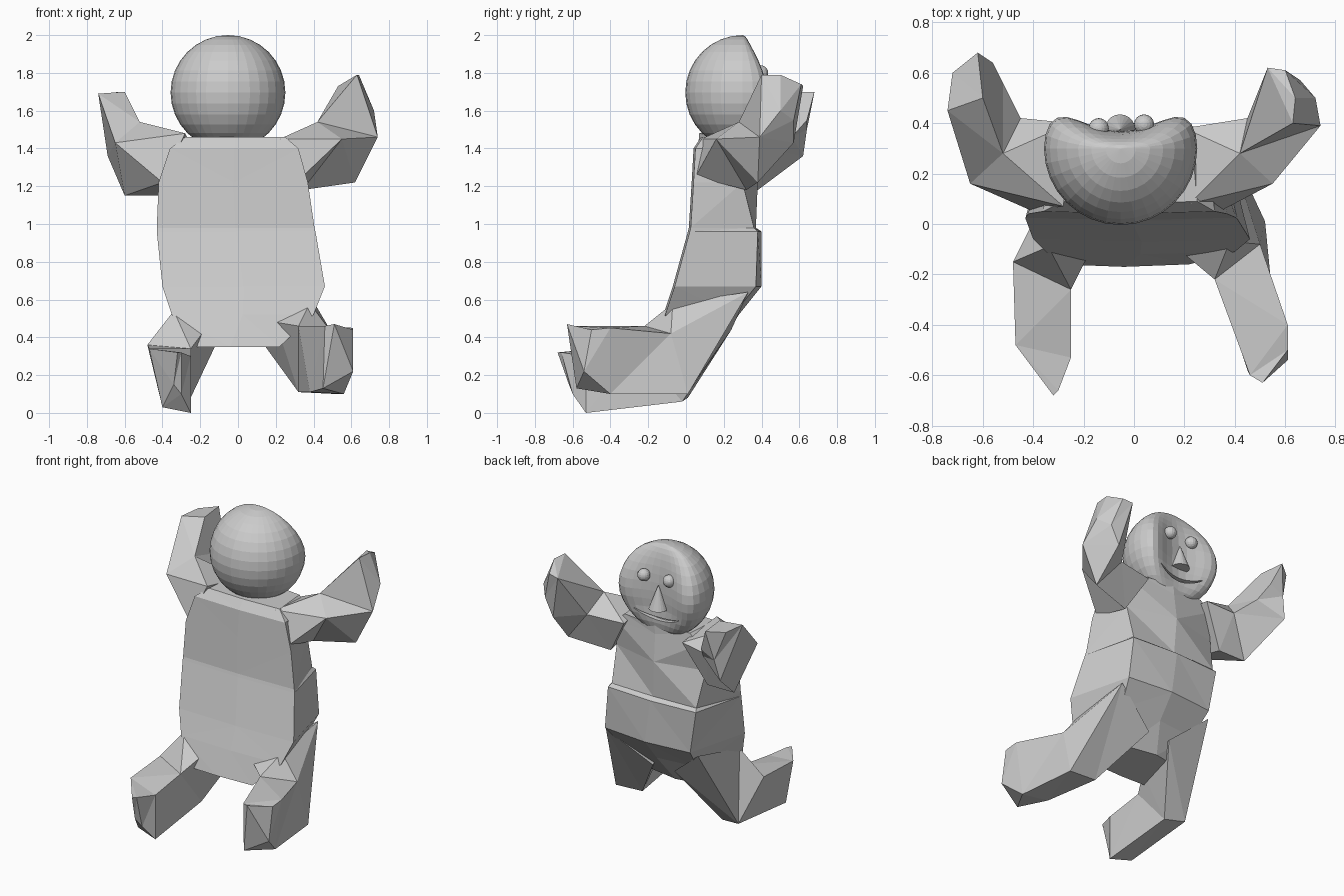
import bpy
import bmesh
import math
from mathutils import Vector

cube = bpy.data.objects.get("Cube")
if cube:
    bpy.data.objects.remove(cube, do_unlink=True)

clay = bpy.data.materials.new("clay_grey")
clay.use_nodes = True
GREY = (0.6, 0.6, 0.6, 1)
clay.diffuse_color = GREY
clay.node_tree.nodes["Principled BSDF"].inputs["Base Color"].default_value = GREY


def finish(name, bm):
    """Turn a bmesh into a named object with the shared material."""
    bmesh.ops.recalc_face_normals(bm, faces=bm.faces)
    mesh = bpy.data.meshes.new(name)
    bm.to_mesh(mesh)
    bm.free()
    mesh.materials.append(clay)
    obj = bpy.data.objects.new(name, mesh)
    bpy.context.collection.objects.link(obj)
    return obj


def loft(name, rings):
    """Skin a closed faceted form through matching cross-sections."""
    bm = bmesh.new()
    loops = [[bm.verts.new(point) for point in ring] for ring in rings]
    for lower, upper in zip(loops, loops[1:]):
        count = len(lower)
        for i in range(count):
            j = (i + 1) % count
            bm.faces.new((lower[i], lower[j], upper[j], upper[i]))
    bm.faces.new(loops[0])
    bm.faces.new(loops[-1])
    bmesh.ops.triangulate(bm, faces=bm.faces)
    return finish(name, bm)


def torso_ring(z, left, right, front, back, bulge, inset):
    """Six-sided section, narrower behind, with the middle of the back pushed out."""
    middle = (left + right) / 2
    corner = back - bulge
    return [(left, front, z), (middle, front - 0.01, z), (right, front, z),
            (right - inset, corner, z), (middle, back, z), (left + inset, corner, z)]


# Torso, with a raised waistband step
loft("torso", [
    torso_ring(0.35, -0.3, 0.22, -0.16, 0.17, 0.04, 0.04),
    torso_ring(0.52, -0.35, 0.4, -0.11, 0.28, 0.03, 0.09),
    torso_ring(0.67, -0.4, 0.46, -0.06, 0.4, 0.03, 0.11),
    torso_ring(0.96, -0.43, 0.41, 0.02, 0.4, 0.02, 0.09),
    torso_ring(0.98, -0.43, 0.405, 0.025, 0.37, 0.01, 0.1),
    torso_ring(1.22, -0.42, 0.37, 0.04, 0.38, 0.08, 0.06),
    torso_ring(1.4, -0.36, 0.32, 0.05, 0.36, 0.03, 0.03),
    torso_ring(1.46, -0.28, 0.25, 0.09, 0.36, 0.03, 0.02),
])

# Arms: shoulder, elbow and hand sections
loft("left_arm", [
    [(.34, .05, 1.25), (.34, .32, 1.18), (.2, .38, 1.42), (.22, .08, 1.45)],
    [(.55, .16, 1.45), (.62, .38, 1.22), (.45, .42, 1.43), (.42, .28, 1.54)],
    [(.74, .39, 1.46), (.6, .57, 1.43), (.53, .62, 1.73), (.63, .4, 1.79)],
    [(.72, .5, 1.6), (.66, .57, 1.55), (.6, .61, 1.74), (.64, .5, 1.79)],
])
loft("right_arm", [
    [(-.4, .05, 1.22), (-.4, .34, 1.15), (-.25, .4, 1.42), (-.28, .07, 1.48)],
    [(-.65, .16, 1.43), (-.6, .34, 1.15), (-.45, .42, 1.4), (-.52, .28, 1.54)],
    [(-.74, .45, 1.69), (-.69, .62, 1.36), (-.52, .56, 1.46), (-.6, .5, 1.7)],
    [(-.72, .6, 1.69), (-.66, .64, 1.5), (-.56, .64, 1.55), (-.62, .68, 1.7)],
])

# Legs: hip, bent knee and foot sections
loft("left_leg", [
    [(.2, -.12, .48), (.38, -.07, .58), (.37, .33, .64), (.08, .24, .44)],
    [(.32, -.22, .46), (.5, -.08, .42), (.52, .01, .1), (.32, .01, .11)],
    [(.46, -.6, .46), (.61, -.4, .45), (.56, -.4, .1), (.38, -.37, .11)],
    [(.51, -.63, .47), (.61, -.5, .44), (.61, -.54, .22), (.45, -.58, .13)],
])
loft("right_leg", [
    [(-.19, -.14, .42), (-.34, -.09, .54), (-.32, .33, .64), (-.08, .24, .44)],
    [(-.25, -.26, .34), (-.48, -.15, .36), (-.4, .01, .08), (-.26, -.02, .06)],
    [(-.25, -.53, .3), (-.47, -.48, .34), (-.4, -.5, .03), (-.25, -.53, .0)],
    [(-.3, -.66, .32), (-.32, -.68, .32), (-.34, -.62, .15), (-.3, -.6, .1)],
])

# Head: a faceted ball whose face side is pressed into a shallow hollow
RADIUS = 0.304
CENTRE = Vector((-0.053, 0.3, 2 - RADIUS))


def face_depth(x, y, z):
    chin = 0.25 * max(0, -z - 0.4)
    return y * (0.22 + 0.72 * x * x + chin)


bm = bmesh.new()
bmesh.ops.create_uvsphere(bm, u_segments=32, v_segments=16, radius=1)
for v in bm.verts:
    if v.co.y > 0:
        v.co.y = face_depth(*v.co)
    v.co = CENTRE + v.co * RADIUS
head = finish("head", bm)

# Mouth: a curved groove carved into the head
bm = bmesh.new()
groove = []
for i in range(13):
    t = i / 6 - 1
    x, z = 0.55 * t, 0.14 * t * t - 0.6
    y = face_depth(x, math.sqrt(1 - x * x - z * z), z)
    half = 0.035 * (1 - 0.8 * t * t)
    groove.append([bm.verts.new(CENTRE + RADIUS * Vector((x, y + dy, z + dz)))
                   for dy, dz in ((-.1, -half), (.2, -half), (.2, half), (-.1, half))])
for a, b in zip(groove, groove[1:]):
    for i in range(4):
        j = (i + 1) % 4
        bm.faces.new((a[i], a[j], b[j], b[i]))
bm.faces.new(groove[0])
bm.faces.new(groove[-1])
cutter = finish("mouth_cutter", bm)
cutter.hide_render = True
cutter.hide_viewport = True
carve = head.modifiers.new("mouth", "BOOLEAN")
carve.operation = "DIFFERENCE"
carve.solver = "EXACT"
carve.object = cutter

# Eyes
for name, x, y in (("right_eye", -0.14, 0.38), ("left_eye", 0.04, 0.395)):
    bm = bmesh.new()
    bmesh.ops.create_uvsphere(bm, u_segments=16, v_segments=10, radius=0.04)
    bmesh.ops.translate(bm, verts=bm.verts, vec=(x, y, 1.8))
    finish(name, bm)

# Nose
bm = bmesh.new()
bmesh.ops.create_cone(bm, cap_ends=True, segments=20, radius1=0.06, radius2=0, depth=0.16)
bmesh.ops.translate(bm, verts=bm.verts, vec=(-0.055, 0.375, 1.67))
finish("nose", bm)
